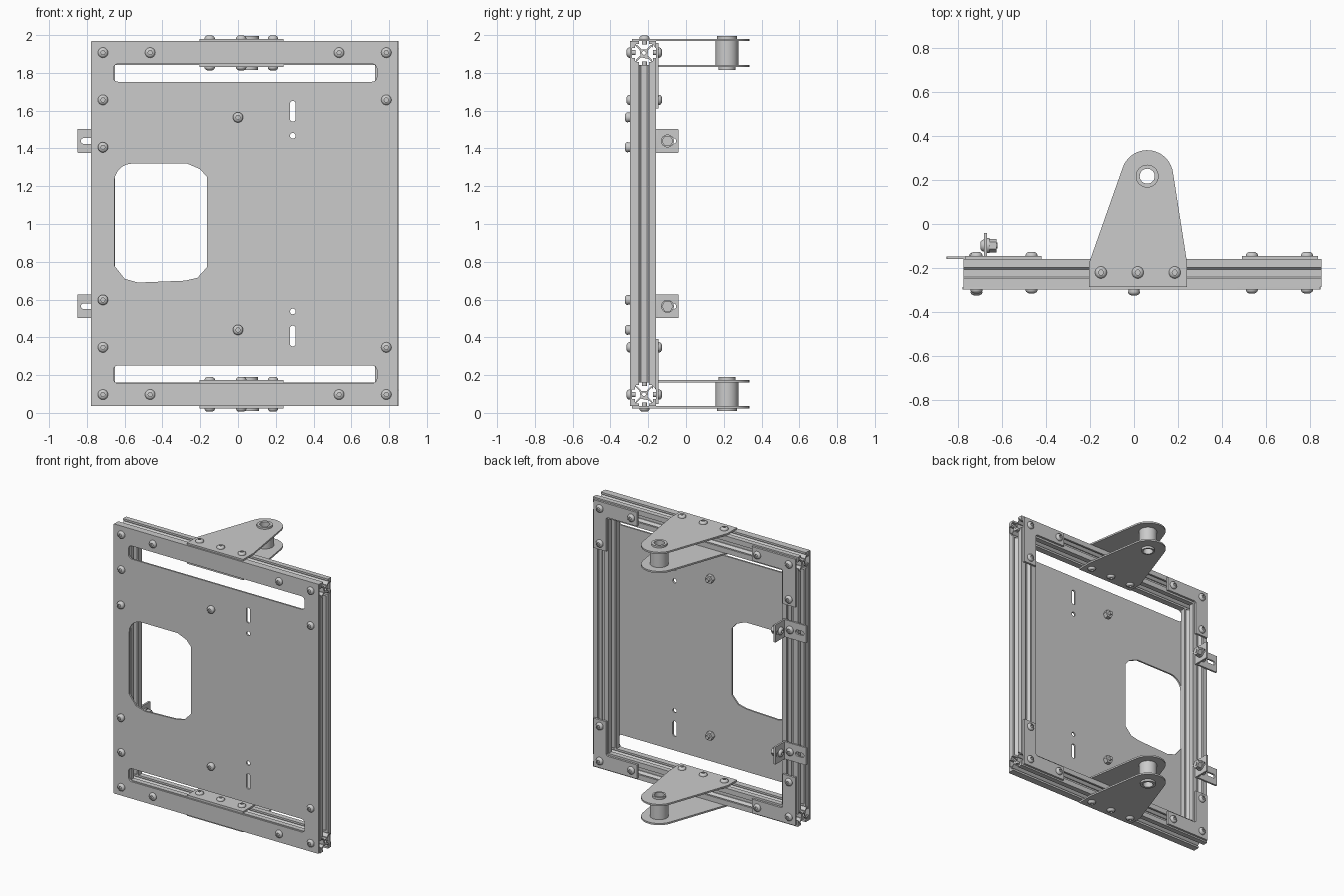
import bpy, bmesh
from math import pi, sin, cos, radians
from mathutils import Matrix, Vector

if "Cube" in bpy.data.objects:
    bpy.data.objects.remove(bpy.data.objects["Cube"])

C = 1.002                                   # mid height, parts mirror about it
UP = Matrix.Identity(4)                     # outline in xy, depth along z
FRONT = Matrix.Rotation(pi / 2, 4, 'X')     # outline in xz, depth along -y
SIDE = Matrix(((0, 0, 1, 0), (1, 0, 0, 0), (0, 1, 0, 0), (0, 0, 0, 1)))  # outline in yz, depth along x


def finish(obj, bm):
    bmesh.ops.remove_doubles(bm, verts=bm.verts, dist=1e-5)
    bmesh.ops.recalc_face_normals(bm, faces=bm.faces)
    bm.to_mesh(obj.data)
    bm.free()
    obj.data.shade_smooth()
    obj.data.set_sharp_from_angle(angle=radians(30))
    return obj


def arc(cx, cy, r, a0, a1, n=8):
    return [(cx + r * cos(radians(a0 + (a1 - a0) * i / n)),
             cy + r * sin(radians(a0 + (a1 - a0) * i / n))) for i in range(n + 1)]


def circle(cx, cy, r, n=32):
    return arc(cx, cy, r, 0, 360, n)[:-1]


def rrect(x0, x1, y0, y1, r):
    r = min(r, (x1 - x0) / 2 - 1e-4, (y1 - y0) / 2 - 1e-4)
    return (arc(x1 - r, y1 - r, r, 0, 90, 6) + arc(x0 + r, y1 - r, r, 90, 180, 6)
            + arc(x0 + r, y0 + r, r, 180, 270, 6) + arc(x1 - r, y0 + r, r, 270, 360, 6))


def prism(name, loops, d0, d1, basis=UP, origin=(0, 0, 0)):
    """Filled outline with holes, extruded from depth d0 to d1."""
    cu = bpy.data.curves.new(name, 'CURVE')
    cu.dimensions, cu.fill_mode, cu.extrude = '2D', 'BOTH', abs(d1 - d0) / 2
    for pts in loops:
        sp = cu.splines.new('POLY')
        sp.points.add(len(pts) - 1)
        for p, (x, y) in zip(sp.points, pts):
            p.co = (x, y, 0, 1)
        sp.use_cyclic_u = True
    tmp = bpy.data.objects.new(name + "_curve", cu)
    bpy.context.collection.objects.link(tmp)
    dg = bpy.context.evaluated_depsgraph_get()
    me = bpy.data.meshes.new_from_object(tmp.evaluated_get(dg))
    bpy.data.objects.remove(tmp)
    obj = bpy.data.objects.new(name, me)
    bpy.context.collection.objects.link(obj)
    bm = bmesh.new()
    bm.from_mesh(me)
    bm.transform(Matrix.Translation(origin) @ basis @ Matrix.Translation((0, 0, (d0 + d1) / 2)))
    return finish(obj, bm)


def bolt(name, loc, axis, shaft=0.03):
    """Button head screw with hex socket."""
    prof = [(0, -shaft, 0), (.013, -shaft, 0), (.013, 0, 0), (.027, 0, 0), (.027, .005, 0), (.024, .011, 0),
            (.019, .015, 0), (.014, .0175, 0), (.012, .0175, 1), (.012, .008, 1), (0, .008, 0)]
    n, bm, rings = 24, bmesh.new(), []
    for r, z, hexed in prof:
        ring = []
        for i in range(n):
            a = 2 * pi * i / n
            rr = r * cos(pi / 6) / cos(a % (pi / 3) - pi / 6) if hexed else r
            ring.append(bm.verts.new((rr * cos(a), rr * sin(a), z)))
        rings.append(ring)
    for A, B in zip(rings, rings[1:]):
        for i in range(n):
            bm.faces.new((A[i], A[(i + 1) % n], B[(i + 1) % n], B[i]))
    bmesh.ops.dissolve_degenerate(bm, edges=bm.edges, dist=1e-6)
    bm.transform(Matrix.Translation(loc) @ Vector(axis).to_track_quat('Z', 'Y').to_matrix().to_4x4())
    obj = bpy.data.objects.new(name, bpy.data.meshes.new(name))
    bpy.context.collection.objects.link(obj)
    return finish(obj, bm)


# slotted frame rails
h = .0625
side = [(h, h), (.026, h), (.026, h - .014), (.042, h - .014), (.042, .036), (.023, .017)]
side += [(-x, y) for x, y in side[:0:-1]]
rail = []
for k in range(4):
    c, s = round(cos(k * pi / 2)), round(sin(k * pi / 2))
    rail += [(x * c - y * s, x * s + y * c) for x, y in side]
section = [rail, circle(0, 0, .01, 16)]
YF = -.2225
for s in (-1, 1):
    prism("horizontal_rail", section, -.775, .85, SIDE, (0, YF, C + s * .9035))
for x in (-.7125, .7875):
    prism("vertical_rail", section, C - .841, C + .841, UP, (x, YF, 0))

# front panel with window and slots
window = (arc(-.56, 1.225, .095, 180, 90, 5) + [(-.27, 1.32), (-.20, 1.29), (-.165, 1.25), (-.165, .77),
          (-.215, .715), (-.28, .70), (-.53, .69), (-.60, .71), (-.655, .78)])
holes = [window]
for s in (-1, 1):
    def span(x0, x1, a, b, r):
        z = sorted((C + s * a, C + s * b))
        return rrect(x0, x1, z[0], z[1], r)
    holes += [span(-.66, .735, .751, .845, .025), span(.275, .305, .54, .65, .015),
              circle(.29, C + s * .465, .015, 20)]
prism("front_panel", [rrect(-.778, .846, C - .966, C + .966, .004)] + holes, .285, .297, FRONT)

for s in (-1, 1):
    # panel screws
    for x, o in ((-.715, .905), (-.465, .905), (.535, .905), (.785, .905), (-.715, .655), (.785, .655)):
        bolt("panel_screw", (x, -.297, C + s * o), (0, -1, 0))
    for x, o in ((-.715, .404), (0, .5625)):
        z = C + s * o
        prism("panel_washer", [circle(x, z, .025)], .297, .306, FRONT)
        bolt("panel_screw", (x, -.306, z), (0, -1, 0), .07)
    prism("panel_nut", [circle(0, C + s * .5625, .03, 6)], .255, .285, FRONT)

    # rear corner brackets
    for m, cx in ((1, -.715), (-1, .785)):
        pts = [(-.05, .05), (.295, .05), (.295, -.05), (.06, -.05), (.05, -.06), (.05, -.295), (-.05, -.295)]
        prism("corner_bracket", [[(cx + m * x, C + s * (.905 + y)) for x, y in pts]], .145, .16, FRONT)
        for dx, dz in ((0, 0), (.25, 0), (0, -.25)):
            bolt("bracket_screw", (cx + m * dx, -.145, C + s * (.905 + dz)), (0, 1, 0))

    # hinge arms, spacer, bushings and screws
    arm = ([(-.205, -.18), (-.205, -.285), (.24, -.285), (.24, -.17)]
           + arc(.06, .217, .118, 8, 160.5, 20))
    eye = circle(.06, .217, .034)
    prism("outer_hinge_arm", [arm, eye], C + s * .966, C + s * .978)
    prism("inner_hinge_arm", [arm, eye], C + s * .829, C + s * .841)
    prism("hinge_spacer", [circle(.06, .217, .06), eye], C + s * .841, C + s * .966)
    prism("outer_bushing", [circle(.06, .217, .052), eye], C + s * .978, C + s * .992)
    prism("inner_bushing", [circle(.06, .217, .045), eye], C + s * .813, C + s * .829)
    for x in (-.15, .017, .185):
        bolt("hinge_screw", (x, -.22, C + s * .978), (0, 0, s))
        bolt("hinge_screw", (x, -.22, C + s * .829), (0, 0, -s))

    # angled side tabs with cross bolt
    z = C + s * .4375
    prism("tab_base", [rrect(-.85, -.667, z - .0625, z + .0625, .003),
                       rrect(-.832, -.765, z - .015, z + .015, .015)], .147, .16, FRONT)
    prism("tab_flange", [rrect(-.16, -.04, z - .0625, z + .0625, .003),
                         rrect(-.13, -.052, z - .015, z + .015, .015)], -.68, -.667, SIDE)
    bolt("tab_screw", (-.722, -.147, z), (0, 1, 0))
    bolt("tab_cross_bolt", (-.68, -.098, z), (-1, 0, 0), .06)
    prism("tab_washer", [circle(-.098, z, .034)], -.667, -.655, SIDE)
    prism("tab_nut", [circle(-.098, z, .031, 6)], -.655, -.625, SIDE)
